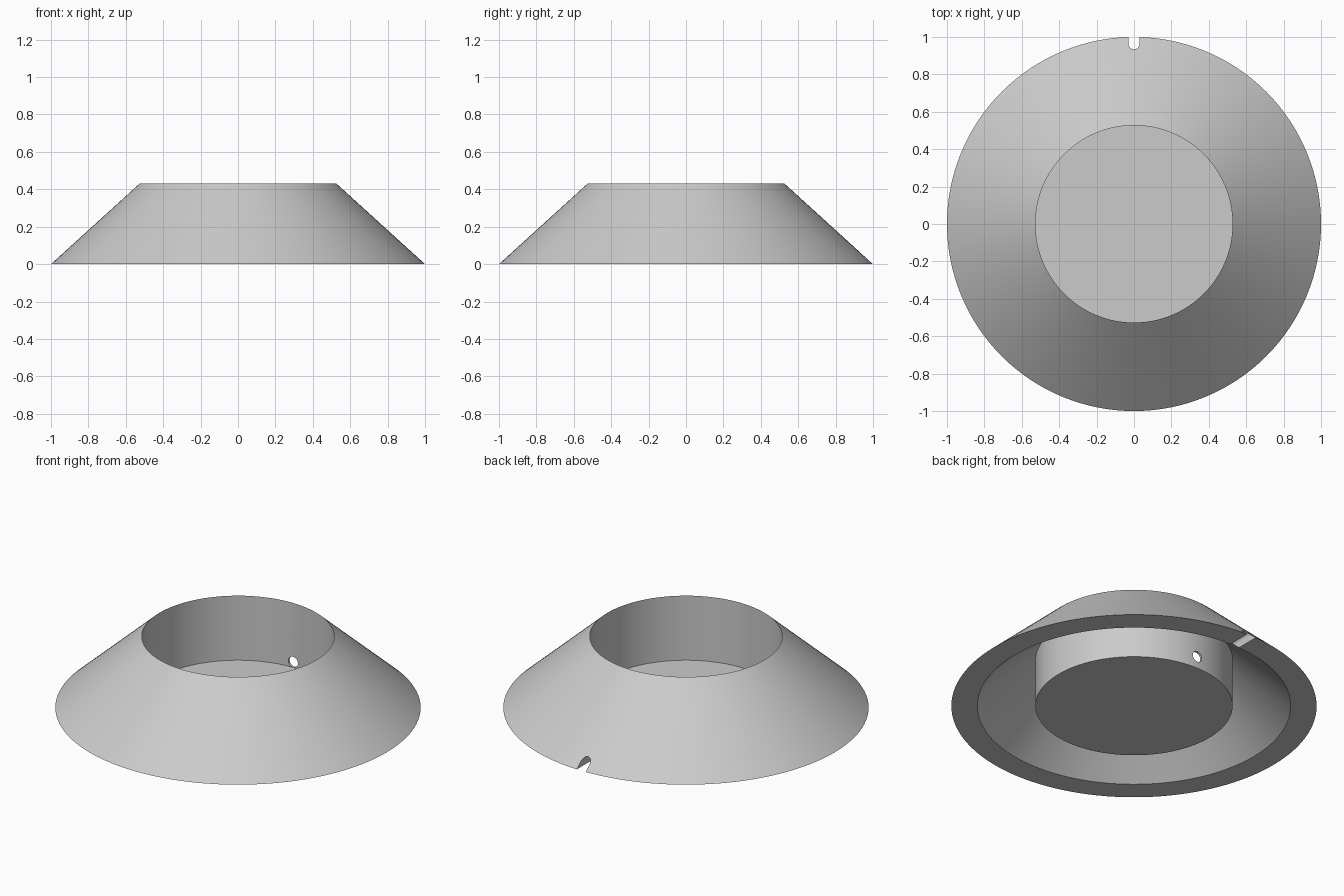
import bpy, bmesh, math
from mathutils import Matrix, Vector

SEGMENTS = 128

cube = bpy.data.objects.get("Cube")
if cube:
    bpy.data.objects.remove(cube, do_unlink=True)

grey = bpy.data.materials.new("light grey")
grey.use_nodes = True
colour = (0.6, 0.6, 0.6, 1)
grey.diffuse_color = colour
grey.node_tree.nodes["Principled BSDF"].inputs["Base Color"].default_value = colour


def make_object(name, bm):
    bmesh.ops.recalc_face_normals(bm, faces=bm.faces)
    mesh = bpy.data.meshes.new(name)
    bm.to_mesh(mesh)
    bm.free()
    mesh.materials.append(grey)
    obj = bpy.data.objects.new(name, mesh)
    bpy.context.collection.objects.link(obj)
    return obj


def lathe(name, profile):
    """Spin an (r, z) profile, starting and ending on the axis."""
    bm = bmesh.new()
    verts = [bm.verts.new((0, r, z)) for r, z in profile]
    edges = [bm.edges.new(pair) for pair in zip(verts, verts[1:])]
    bmesh.ops.spin(bm, geom=verts + edges, cent=(0, 0, 0), axis=(0, 0, 1),
                   angle=math.tau, steps=SEGMENTS, use_duplicate=False)
    bmesh.ops.remove_doubles(bm, verts=bm.verts, dist=1e-5)
    return make_object(name, bm)


def prism_along_y(name, outline, start, end):
    """Extrude an (x, z) outline along y."""
    bm = bmesh.new()
    face = bm.faces.new([bm.verts.new((x, start, z)) for x, z in outline])
    result = bmesh.ops.extrude_face_region(bm, geom=[face])
    moved = [v for v in result["geom"] if isinstance(v, bmesh.types.BMVert)]
    bmesh.ops.translate(bm, verts=moved, vec=(0, end - start, 0))
    obj = make_object(name, bm)
    obj.hide_render = True
    return obj


def arc(radius, height, sweep, steps):
    return [(radius * math.cos(sweep * i / steps),
             height + radius * math.sin(sweep * i / steps)) for i in range(steps + 1)]


def cut(target, cutter):
    mod = target.modifiers.new("cut", "BOOLEAN")
    mod.operation = "DIFFERENCE"
    mod.solver = "EXACT"
    mod.object = cutter
    bpy.context.view_layer.objects.active = target
    bpy.ops.object.modifier_apply(modifier=mod.name)
    bpy.data.objects.remove(cutter, do_unlink=True)


# Round cup with a sloping skirt hung from its rim
bowl = lathe("skirted_bowl", [
    (0, 0.04), (0.527, 0.04),      # cup floor
    (0.527, 0.43), (1, 0),         # cup wall and outer slope
    (0.858, 0), (0.54, 0.29),      # foot and underside of skirt
    (0.54, 0), (0, 0)])            # outside of cup and base

# Arched notch through the back of the foot
arch = [(-0.03, -0.05), (0.03, -0.05)] + arc(0.03, 0.03, math.pi, 16)
cut(bowl, prism_along_y("notch_cutter", arch, 0.75, 1.1))

# Round drain hole through the back of the cup wall
circle = arc(0.032, 0.073, math.tau, 32)[:-1]
cut(bowl, prism_along_y("drain_cutter", circle, 0.45, 0.6))

# Smooth shading with crisp rims
bpy.ops.object.select_all(action="DESELECT")
bowl.select_set(True)
bpy.context.view_layer.objects.active = bowl
bpy.ops.object.shade_smooth_by_angle(angle=math.radians(30))
